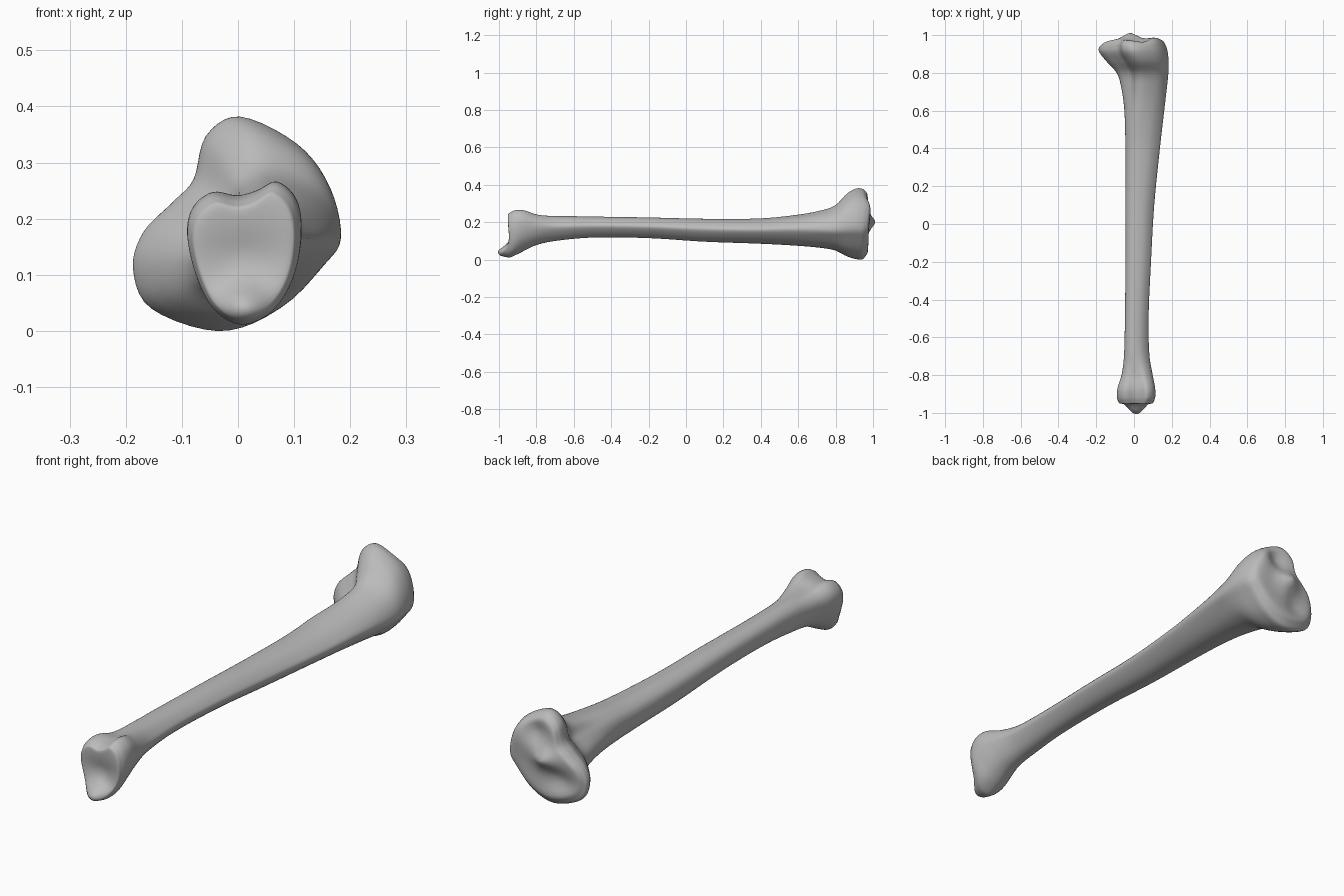
import bpy, bmesh
from math import exp
from mathutils import Vector

cube = bpy.data.objects.get("Cube")
if cube:
    bpy.data.objects.remove(cube, do_unlink=True)

# Matching cross-section outlines, each filling a -1..1 box
SHAFT = [(1, .1), (.8, .5), (.4, .85), (-.1, 1), (-.5, .96), (-.82, .72), (-.97, .4),
         (-1, 0), (-.95, -.45), (-.7, -.85), (-.2, -1), (.3, -.85), (.75, -.4)]
UPPER = [(1, -.1), (.9, .37), (.6, .75), (.05, 1), (-.28, .82), (-.4, .42), (-.6, .21),
         (-.9, -.08), (-1, -.42), (-.82, -.79), (-.16, -1), (.4, -.82), (.82, -.4)]
LOWER = [(1, .25), (.9, .75), (.56, 1), (.22, .86), (-.12, .78), (-.56, .84), (-.9, .62),
         (-1, .25), (-.85, -.3), (-.55, -.77), (-.07, -1), (.47, -.83), (.85, -.37)]

# Stations along the bone: y, x min, x max, z min, z max
STATIONS = [(-.95, -.08, .1, .02, .245), (-.92, -.09, .112, .012, .262),
            (-.87, -.087, .112, .045, .265), (-.8, -.066, .099, .078, .245),
            (-.7, -.053, .082, .1, .235), (-.5, -.048, .077, .118, .23),
            (-.2, -.045, .09, .115, .225), (.1, -.045, .107, .096, .218),
            (.4, -.045, .137, .085, .22), (.6, -.052, .16, .074, .24),
            (.73, -.07, .175, .062, .265), (.8, -.092, .182, .048, .292),
            (.86, -.145, .183, .018, .352), (.91, -.183, .178, .003, .38),
            (.945, -.185, .168, .002, .378), (.965, -.17, .155, .025, .362)]
RING_STEPS, LENGTH_STEPS = 5, 5


def smooth(a, b, v):
    t = min(max((v - a) / (b - a), 0), 1)
    return t * t * (3 - 2 * t)


def bump(x, z, cx, cz, rx, rz):
    return exp(-((x - cx) / rx) ** 2 - ((z - cz) / rz) ** 2)


def spline(a, b, c, d, t):
    return b + (c - a) * (t / 2) + (a * 2 - b * 5 + c * 4 - d) * (t * t / 2) \
        + (b * 3 - a - c * 3 + d) * (t ** 3 / 2)


def station_rows():
    """Interpolate the stations with slopes suited to uneven spacing."""
    def slope(i, k):
        lo, hi = STATIONS[max(i - 1, 0)], STATIONS[min(i + 1, len(STATIONS) - 1)]
        return (hi[k] - lo[k]) / (hi[0] - lo[0])
    for i, (p, q) in enumerate(zip(STATIONS, STATIONS[1:])):
        h = q[0] - p[0]
        for s in range(LENGTH_STEPS):
            t = s / LENGTH_STEPS
            e = t * t * (3 - 2 * t)
            yield [p[0] + h * t] + [
                p[k] * (1 - e) + q[k] * e + h * t * (1 - t)
                * ((1 - t) * slope(i, k) - t * slope(i + 1, k)) for k in range(1, 5)]
    yield list(STATIONS[-1])


def outline(y):
    up, low = smooth(.5, .88, y), 1 - smooth(-.9, -.65, y)
    pts = [Vector(s) * (1 - up - low) + Vector(u) * up + Vector(d) * low
           for s, u, d in zip(SHAFT, UPPER, LOWER)]
    n = len(pts)
    return [spline(pts[i - 1], pts[i], pts[(i + 1) % n], pts[(i + 2) % n], j / RING_STEPS)
            for i in range(n) for j in range(RING_STEPS)]


def joint_relief(x, y, z):
    """Push the ends into joint surfaces, spines and the ankle projection."""
    low, up = 1 - smooth(-.95, -.87, y), smooth(.9, .965, y)
    dy = low * (.014 * bump(x, z, .01, .13, .08, .05)
                - .055 * bump(x, z, .012, .04, .05, .035))
    dy += up * (.036 * bump(x, z, -.02, .2, .05, .04) + .014 * bump(x, z, .1, .28, .06, .09)
                - .022 * bump(x, z, .035, .3, .05, .045)
                - .022 * bump(x, z, -.08, .11, .06, .05)
                - .014 * bump(x, z, -.17, .1, .05, .1))
    return Vector((x, y + dy, z))


# Skin the bone with rings
bm = bmesh.new()
rings = []


def add_ring(points):
    rings.append([bm.verts.new(joint_relief(*p)) for p in points])


def cap_rings(points, direction):
    """Concentric rings that close an end with a softly rounded rim."""
    mid = sum((Vector(p) for p in points), Vector()) / len(points)
    for scale, rise in [(.96, .005), (.89, .009), (.78, .01), (.64, .01),
                        (.48, .01), (.32, .01), (.16, .01), (.04, .01)]:
        yield [mid + (Vector(p) - mid) * scale + Vector((0, direction * rise, 0))
               for p in points]


body = []
for y, x0, x1, z0, z1 in station_rows():
    body.append([((x0 + x1) / 2 + u * (x1 - x0) / 2, y, (z0 + z1) / 2 + v * (z1 - z0) / 2)
                 for u, v in outline(y)])
for ring in reversed(list(cap_rings(body[0], -.3))):
    add_ring(ring)
for ring in body:
    add_ring(ring)
for ring in cap_rings(body[-1], 1):
    add_ring(ring)

for a, b in zip(rings, rings[1:]):
    for i in range(len(a)):
        bm.faces.new((a[i - 1], a[i], b[i], b[i - 1]))
bm.faces.new(rings[0])
bm.faces.new(rings[-1])
bmesh.ops.recalc_face_normals(bm, faces=bm.faces)

mesh = bpy.data.meshes.new("shin_bone")
bm.to_mesh(mesh)
bm.free()
bone = bpy.data.objects.new("shin_bone", mesh)
bpy.context.collection.objects.link(bone)

# Plain grey finish
grey = bpy.data.materials.new("bone_grey")
grey.use_nodes = True
colour = (.5, .5, .5, 1)
grey.diffuse_color = colour
grey.node_tree.nodes["Principled BSDF"].inputs["Base Color"].default_value = colour
mesh.materials.append(grey)

bpy.context.view_layer.objects.active = bone
bone.select_set(True)
bpy.ops.object.shade_smooth_by_angle(angle=1.0)
